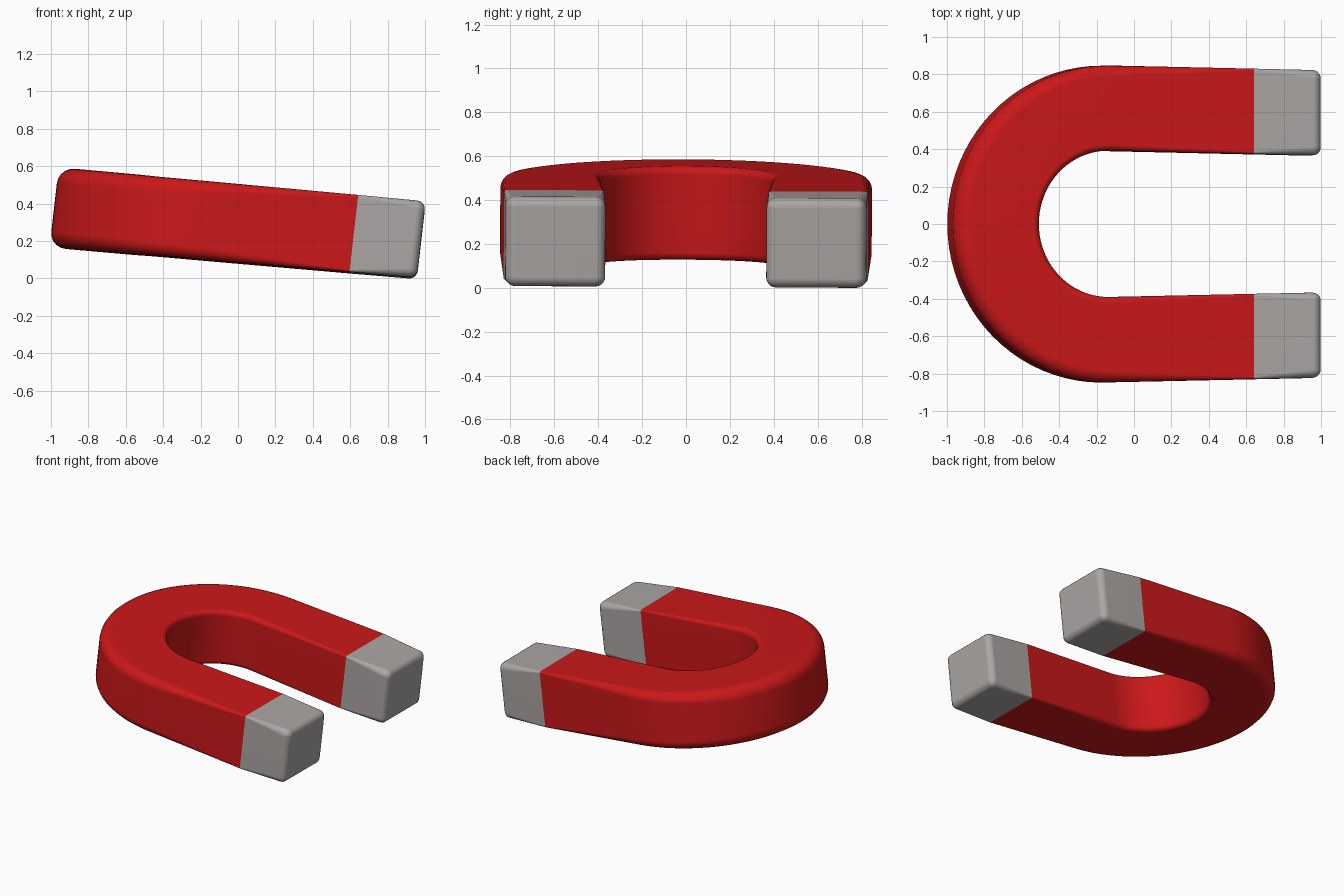
import bpy, bmesh, math
from mathutils import Matrix, Vector

cube = bpy.data.objects.get("Cube")
if cube:
    bpy.data.objects.remove(cube, do_unlink=True)


def material(name, rgb):
    m = bpy.data.materials.new(name)
    m.use_nodes = True
    m.diffuse_color = (*rgb, 1)
    bsdf = m.node_tree.nodes["Principled BSDF"]
    bsdf.inputs["Base Color"].default_value = (*rgb, 1)
    bsdf.inputs["Roughness"].default_value = 0.5
    return m


WIDTH = 0.456
BEND_X, BEND_R = -0.15, 0.619      # centre and mid radius of the bend
TIP_X, TIP_Y, SPLIT_X = 0.992, 0.594, 0.630
TIP_ROUND, CREASE = 0.045, 0.012   # edge radii at the tip and at the colour split
STEPS, SEGMENTS = 40, 5


def section(pos, side, height, outer, inner, inset=0.0):
    """Rounded rectangle across the bar, with its own outer and inner edge radii."""
    points = []
    for corner, (u, v) in enumerate(((1, 1), (-1, 1), (-1, -1), (1, -1))):
        r = outer if u > 0 else inner
        cu = u * (WIDTH / 2 - inset - r)
        cv = v * (height / 2 - inset - r)
        for k in range(SEGMENTS + 1):
            a = math.pi / 2 * (corner + k / SEGMENTS)
            points.append(pos + side * (cu + r * math.cos(a))
                          + Vector((0, 0, cv + r * math.sin(a))))
    return points


def leg(sign):
    """Sections of one straight leg, from the colour split to the rounded tip."""
    side = Vector((0, sign, 0))

    def at(x):
        t = (x - BEND_X) / (TIP_X - BEND_X)
        return Vector((x, sign * (BEND_R + (TIP_Y - BEND_R) * t), 0))

    sections = [section(at(SPLIT_X), side, 0.414, CREASE, CREASE)]
    for k in range(SEGMENTS + 1):
        a = math.pi / 2 * k / SEGMENTS
        x = TIP_X - TIP_ROUND * (1 - math.sin(a))
        r = max(TIP_ROUND * math.cos(a), 0.003)
        sections.append(section(at(x), side, 0.411, r, r, TIP_ROUND * (1 - math.cos(a))))
    return sections


# Bend: thicker and softer on the outside towards its middle
bend = []
for i in range(STEPS + 1):
    a = math.pi / 2 + math.pi * i / STEPS
    side = Vector((math.cos(a), math.sin(a), 0))
    pos = Vector((BEND_X + 0.971 * BEND_R * side.x, BEND_R * side.y, 0))
    mid = abs(side.x)
    bend.append(section(pos, side, 0.418 + 0.012 * mid ** 2, 0.06 + 0.025 * mid, 0.035))

# Skin the sections, with steel tips beyond the split on both legs
bm = bmesh.new()
left_leg, right_leg = leg(1), leg(-1)
rings = [[bm.verts.new(p) for p in s] for s in left_leg[::-1] + bend + right_leg]
tip_count = len(left_leg) - 1
for i, (r0, r1) in enumerate(zip(rings, rings[1:])):
    is_tip = i < tip_count or i >= len(rings) - 1 - tip_count
    for k in range(len(r0)):
        n = (k + 1) % len(r0)
        bm.faces.new((r0[k], r0[n], r1[n], r1[k])).material_index = int(is_tip)
for ring in (rings[0], rings[-1]):
    bm.faces.new(ring).material_index = 1
bmesh.ops.recalc_face_normals(bm, faces=bm.faces)

# Lean the magnet forward, then rest it on the ground and centre it
lean = Matrix.Identity(4)
lean[0][2] = 0.025
tilt = Matrix.Rotation(math.radians(-0.3), 4, 'X') @ Matrix.Rotation(math.radians(5.1), 4, 'Y')
bm.transform(tilt @ lean)
lo, hi = [[f(v.co[i] for v in bm.verts) for i in range(3)] for f in (min, max)]
bm.transform(Matrix.Translation((-(lo[0] + hi[0]) / 2, -(lo[1] + hi[1]) / 2, -lo[2])))

mesh = bpy.data.meshes.new("horseshoe_magnet")
bm.to_mesh(mesh)
bm.free()
mesh.materials.append(material("red paint", (0.60, 0.009, 0.010)))
mesh.materials.append(material("grey steel", (0.41, 0.385, 0.375)))
magnet = bpy.data.objects.new("horseshoe_magnet", mesh)
bpy.context.collection.objects.link(magnet)

# Smooth rounded edges with flat-looking broad faces
bpy.context.view_layer.objects.active = magnet
magnet.select_set(True)
bpy.ops.object.shade_smooth_by_angle(angle=math.radians(40))
weighted = magnet.modifiers.new("weighted_normals", 'WEIGHTED_NORMAL')
weighted.keep_sharp = True
